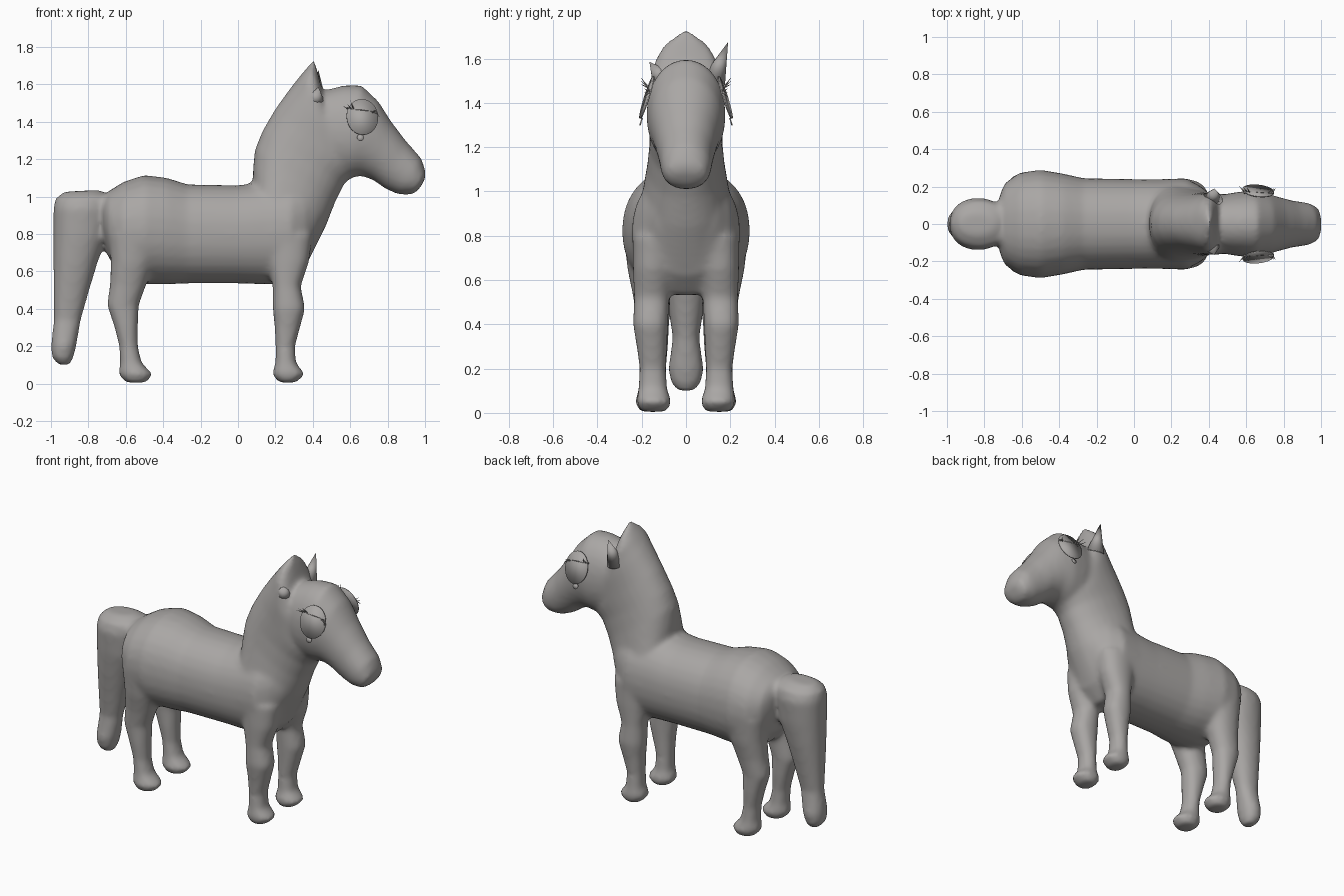
import bpy, bmesh, math
from mathutils import Vector

old = bpy.data.objects.get("Cube")
if old:
    bpy.data.objects.remove(old, do_unlink=True)

coat = bpy.data.materials.new("warm grey")
coat.use_nodes = True
coat.diffuse_color = (0.40, 0.385, 0.375, 1)
coat.node_tree.nodes["Principled BSDF"].inputs["Base Color"].default_value = coat.diffuse_color

SIDES = 28


def loft(bm, rows, centre_y=0.0, power=2.2):
    """Skin rounded sections; each row is one edge (x, z), the opposite edge (x, z), half width."""
    rings = []
    for x1, z1, x2, z2, width in rows:
        mid = Vector(((x1 + x2) / 2, centre_y, (z1 + z2) / 2))
        arm = Vector(((x1 - x2) / 2, 0, (z1 - z2) / 2))
        ring = []
        for i in range(SIDES):
            angle = math.tau * i / SIDES
            c, s = math.cos(angle), math.sin(angle)
            u = math.copysign(abs(c) ** (2 / power), c)
            v = math.copysign(abs(s) ** (2 / power), s)
            ring.append(bm.verts.new(mid + arm * u + Vector((0, width * v, 0))))
        rings.append(ring)
    faces = [bm.faces.new(rings[0]), bm.faces.new(rings[-1][::-1])]
    for a, b in zip(rings, rings[1:]):
        for i in range(SIDES):
            j = (i + 1) % SIDES
            faces.append(bm.faces.new((a[j], a[i], b[i], b[j])))
    bmesh.ops.recalc_face_normals(bm, faces=faces)


def add_object(name, bm):
    mesh = bpy.data.meshes.new(name)
    bm.to_mesh(mesh)
    bm.free()
    mesh.materials.append(coat)
    mesh.shade_smooth()
    obj = bpy.data.objects.new(name, mesh)
    bpy.context.collection.objects.link(obj)
    return obj


body = bmesh.new()

# Torso: rump, back, belly and chest
torso = [
    (-.72, 1.00, .78, .15), (-.69, 1.03, .67, .22), (-.61, 1.08, .56, .275),
    (-.50, 1.115, .53, .29), (-.38, 1.10, .53, .27), (-.27, 1.065, .535, .245),
    (0, 1.06, .535, .24), (.15, 1.08, .53, .24), (.28, 1.10, .53, .245),
    (.36, 1.10, .62, .20), (.43, 1.05, .78, .14)]
loft(body, [(x, top, x, low, w) for x, top, low, w in torso])

# Neck, rising to the pointed crest
loft(body, [
    (.08, 1.05, .38, .66, .22), (.08, 1.15, .47, .84, .195), (.09, 1.25, .52, .97, .175),
    (.13, 1.35, .57, 1.07, .165), (.20, 1.47, .62, 1.11, .165), (.28, 1.58, .58, 1.25, .165),
    (.34, 1.655, .49, 1.45, .15), (.375, 1.695, .45, 1.57, .11), (.405, 1.73, .43, 1.65, .04)])

# Head, from the cheeks to the muzzle
loft(body, [
    (.37, 1.50, .40, 1.25, .12), (.47, 1.57, .45, 1.15, .155), (.57, 1.595, .52, 1.10, .17),
    (.66, 1.595, .60, 1.10, .18), (.75, 1.51, .66, 1.11, .165), (.82, 1.40, .72, 1.09, .145),
    (.90, 1.295, .79, 1.04, .125), (.98, 1.205, .86, 1.01, .115), (1.005, 1.13, .93, 1.01, .095),
    (1.0, 1.09, .965, 1.035, .05)], power=2.1)

# Tail with its rounded tuft
loft(body, [
    (-.93, 1.025, -.74, 1.035, .06), (-.975, .99, -.67, 1.0, .12), (-.987, .94, -.68, .93, .14),
    (-.987, .80, -.70, .78, .13), (-.987, .65, -.75, .65, .11), (-.987, .50, -.795, .50, .085),
    (-.985, .34, -.84, .34, .06), (-1.0, .20, -.865, .20, .08), (-.995, .14, -.88, .14, .07),
    (-.96, .10, -.90, .10, .04)])

# Legs: back edge x, front edge x, height, half width, sideways centre
hind_leg = [
    (-.69, -.42, .80, .11, .17), (-.68, -.45, .65, .10, .165), (-.685, -.49, .53, .085, .155),
    (-.70, -.53, .42, .075, .15), (-.66, -.535, .30, .07, .15), (-.635, -.535, .20, .06, .15),
    (-.63, -.515, .11, .065, .15), (-.64, -.455, .05, .08, .15), (-.60, -.49, .005, .06, .15)]
fore_leg = [
    (.13, .40, .80, .10, .14), (.16, .38, .65, .09, .15), (.185, .335, .52, .08, .155),
    (.185, .36, .40, .08, .16), (.195, .335, .31, .07, .155), (.20, .305, .20, .06, .15),
    (.20, .31, .11, .065, .15), (.18, .36, .05, .08, .145), (.22, .31, .005, .06, .145)]


def leg(bm, rows, side):
    before = set(bm.verts)
    loft(bm, [(a, z, b, z, w) for a, b, z, w, _ in rows])
    new = sorted((v for v in bm.verts if v not in before), key=lambda v: -v.co.z)
    for v in new:
        row = min(rows, key=lambda r: abs(r[2] - v.co.z))
        v.co.y += side * row[4]


for side in (1, -1):
    leg(body, hind_leg, side)
    leg(body, fore_leg, side)

# Fuse all the volumes into one soft skin
pony = add_object("body", body)
remesh = pony.modifiers.new("fuse", 'REMESH')
remesh.mode = 'VOXEL'
remesh.voxel_size = 0.015
remesh.use_smooth_shade = True
soft = pony.modifiers.new("soften", 'SMOOTH')
soft.factor = 0.5
soft.iterations = 10


def spike(name, base, tip, radius, flat=1.0):
    base, tip = Vector(base), Vector(tip)
    bm = bmesh.new()
    bmesh.ops.create_cone(bm, cap_ends=True, segments=12, radius1=radius, radius2=0,
                          depth=(tip - base).length)
    bmesh.ops.scale(bm, verts=bm.verts, vec=(flat, 1, 1))
    obj = add_object(name, bm)
    obj.location = (base + tip) / 2
    obj.rotation_euler = (tip - base).to_track_quat('Z', 'Y').to_euler()


def disc(name, centre, normal, size_x, size_z):
    bm = bmesh.new()
    bmesh.ops.create_cone(bm, cap_ends=True, segments=32, radius1=1, radius2=1, depth=.006)
    bmesh.ops.scale(bm, verts=bm.verts, vec=(size_x, size_z, 1))
    obj = add_object(name, bm)
    obj.location = centre
    obj.rotation_euler = Vector(normal).to_track_quat('Z', 'Y').to_euler()


# Upright ear on one side, folded ear on the other
spike("upright_ear", (.42, .125, 1.50), (.43, .19, 1.675), .055)
spike("folded_ear", (.41, -.10, 1.50), (.43, -.165, 1.585), .06)

# Eyes with lid, lashes and a small teardrop on each side
for side, label in ((1, "left"), (-1, "right")):
    disc(label + "_eye", (.665, side * .177, 1.425), (.12, side, .32), .085, .10)
    disc(label + "_teardrop", (.655, side * .203, 1.315), (0, side, .3), .018, .018)
    spike(label + "_eyelid", (.585, side * .17, 1.47), (.72, side * .165, 1.455), .006)
    for k in range(3):
        spike(f"{label}_rear_lash_{k}", (.595 + .012 * k, side * .165, 1.465),
              (.56 + .02 * k, side * .205, 1.485 + .015 * k), .005)
        spike(f"{label}_front_lash_{k}", (.72 + .01 * k, side * .165, 1.45),
              (.74 + .008 * k, side * .19, 1.465 - .02 * k), .005)
